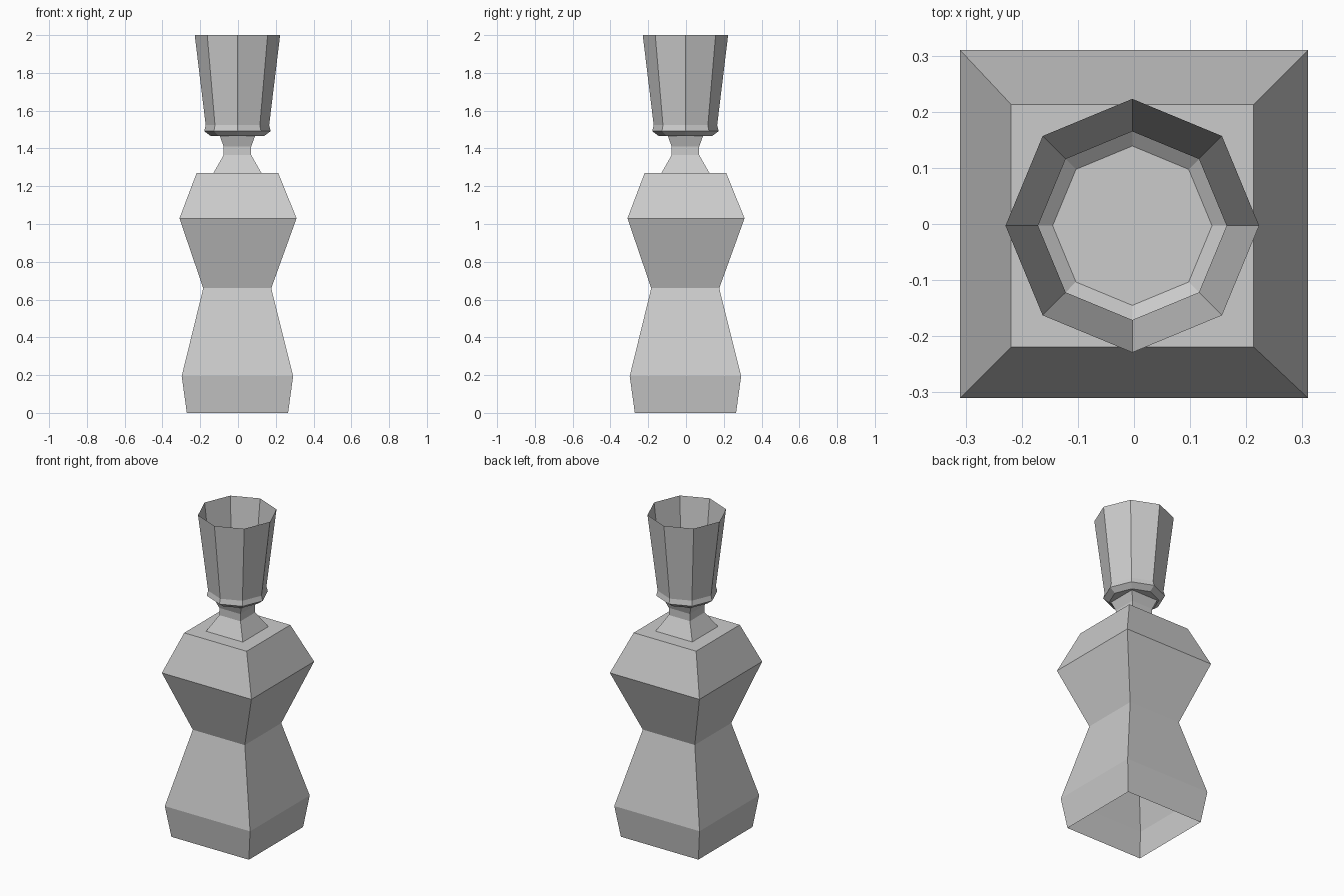
import bpy, bmesh
from math import cos, sin, pi, sqrt

cube = bpy.data.objects.get("Cube")
if cube:
    bpy.data.objects.remove(cube, do_unlink=True)

grey = bpy.data.materials.new("plain grey")
grey.use_nodes = True
colour = (0.6, 0.6, 0.6, 1)
grey.diffuse_color = colour
grey.node_tree.nodes["Principled BSDF"].inputs["Base Color"].default_value = colour


def stacked_shell(name, sides, turn, profile, cap_bottom=False, cap_top=False):
    """Join rings of (radius, height, centre offset) into a flat-sided shell."""
    bm = bmesh.new()
    rings = []
    for radius, z, shift in profile:
        angles = [turn + 2 * pi * i / sides for i in range(sides)]
        rings.append([bm.verts.new((shift + radius * cos(a), shift + radius * sin(a), z))
                      for a in angles])
    for low, high in zip(rings, rings[1:]):
        for i in range(sides):
            j = (i + 1) % sides
            bm.faces.new((low[i], low[j], high[j], high[i]))
    if cap_bottom:
        bm.faces.new(rings[0][::-1])
    if cap_top:
        bm.faces.new(rings[-1])
    mesh = bpy.data.meshes.new(name)
    bm.to_mesh(mesh)
    bm.free()
    mesh.materials.append(grey)
    obj = bpy.data.objects.new(name, mesh)
    bpy.context.collection.objects.link(obj)
    return obj


def square(half_widths):
    """Turn half widths into corner radii."""
    return [(w * sqrt(2), z, s) for w, z, s in half_widths]


# Square body, open underneath
stacked_shell("body", 4, pi / 4, square([
    (0.268, 0, -0.003), (0.295, 0.195, -0.003), (0.18, 0.66, -0.004),
    (0.31, 1.03, 0), (0.216, 1.27, -0.003)]), cap_top=True)

# Square neck between body and cup
stacked_shell("neck", 4, pi / 4, square([
    (0.127, 1.27, -0.003), (0.073, 1.365, -0.003),
    (0.073, 1.41, -0.003), (0.093, 1.465, -0.003)]))

# Eight-sided thin-walled cup, open at the top
stacked_shell("cup", 8, 0, [
    (0.142, 1.466, -0.003), (0.176, 1.492, -0.003),
    (0.168, 1.523, -0.003), (0.226, 2.0, -0.003)], cap_bottom=True)
